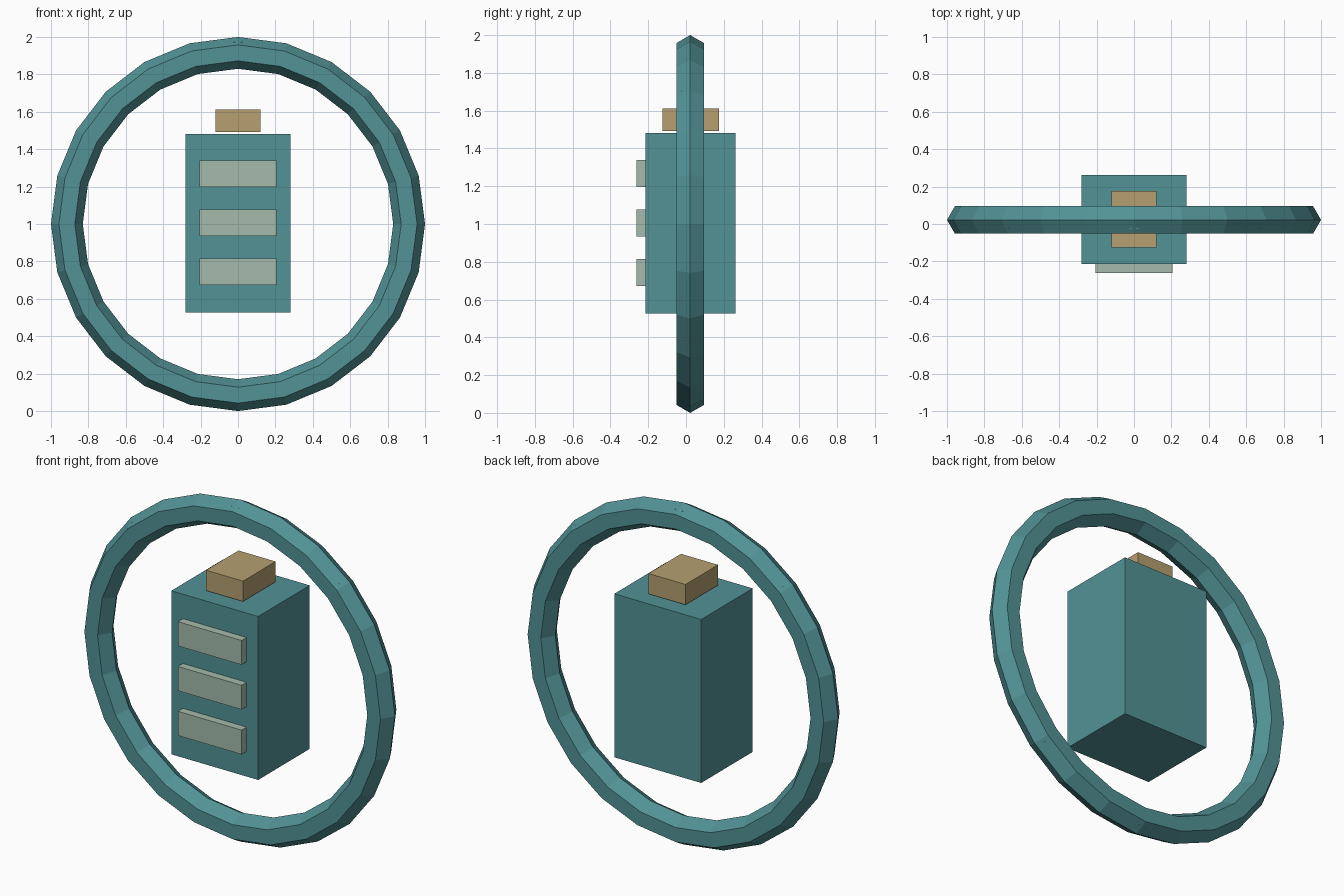
import bpy, math

if "Cube" in bpy.data.objects:
    bpy.data.objects.remove(bpy.data.objects["Cube"])

RING_Y = 0.022   # plane of the ring
RING_Z = 1.0
MAJOR, MINOR = 0.915, 0.085


def material(name, r, g, b):
    m = bpy.data.materials.new(name)
    m.diffuse_color = (r, g, b, 1)
    m.use_nodes = True
    m.node_tree.nodes["Principled BSDF"].inputs["Base Color"].default_value = m.diffuse_color
    return m


teal = material("teal", 0.085, 0.29, 0.305)
tan = material("tan", 0.46, 0.35, 0.16)
pale = material("pale_green", 0.37, 0.50, 0.41)


def box(name, mat, x, y, z):
    """Box from (min, max) pairs on each axis."""
    spans = (x, y, z)
    bpy.ops.mesh.primitive_cube_add(size=1, location=[(a + b) / 2 for a, b in spans])
    o = bpy.context.object
    o.name = name
    o.scale = [b - a for a, b in spans]
    bpy.ops.object.transform_apply(location=False, rotation=False, scale=True)
    o.data.materials.append(mat)
    return o


# Upright ring, low-poly with a six-sided section
bpy.ops.mesh.primitive_torus_add(
    major_segments=24, minor_segments=6, major_radius=MAJOR, minor_radius=MINOR,
    location=(0, RING_Y, RING_Z), rotation=(math.pi / 2, 0, 0))
ring = bpy.context.object
ring.name = "ring"
ring.data.materials.append(teal)

# Small studs set into the ring, only their corners break the surface
for i in range(8):
    a = i * math.pi / 4
    cx, cz = MAJOR * math.sin(a), RING_Z + MAJOR * math.cos(a)
    box(f"ring_stud_{i + 1}", pale, (cx - 0.025, cx + 0.025),
        (RING_Y - 0.045, RING_Y + 0.045), (cz - 0.0573, cz + 0.0573))

# Central body
box("body", teal, (-0.281, 0.281), (-0.215, 0.261), (0.526, 1.482))

# Cap floating just above the body
box("top_cap", tan, (-0.12, 0.12), (-0.125, 0.176), (1.492, 1.611))

# Three front panels
for i, z in enumerate((0.744, 1.006, 1.268)):
    box(f"front_panel_{i + 1}", pale, (-0.206, 0.206), (-0.261, -0.205),
        (z - 0.071, z + 0.071))
